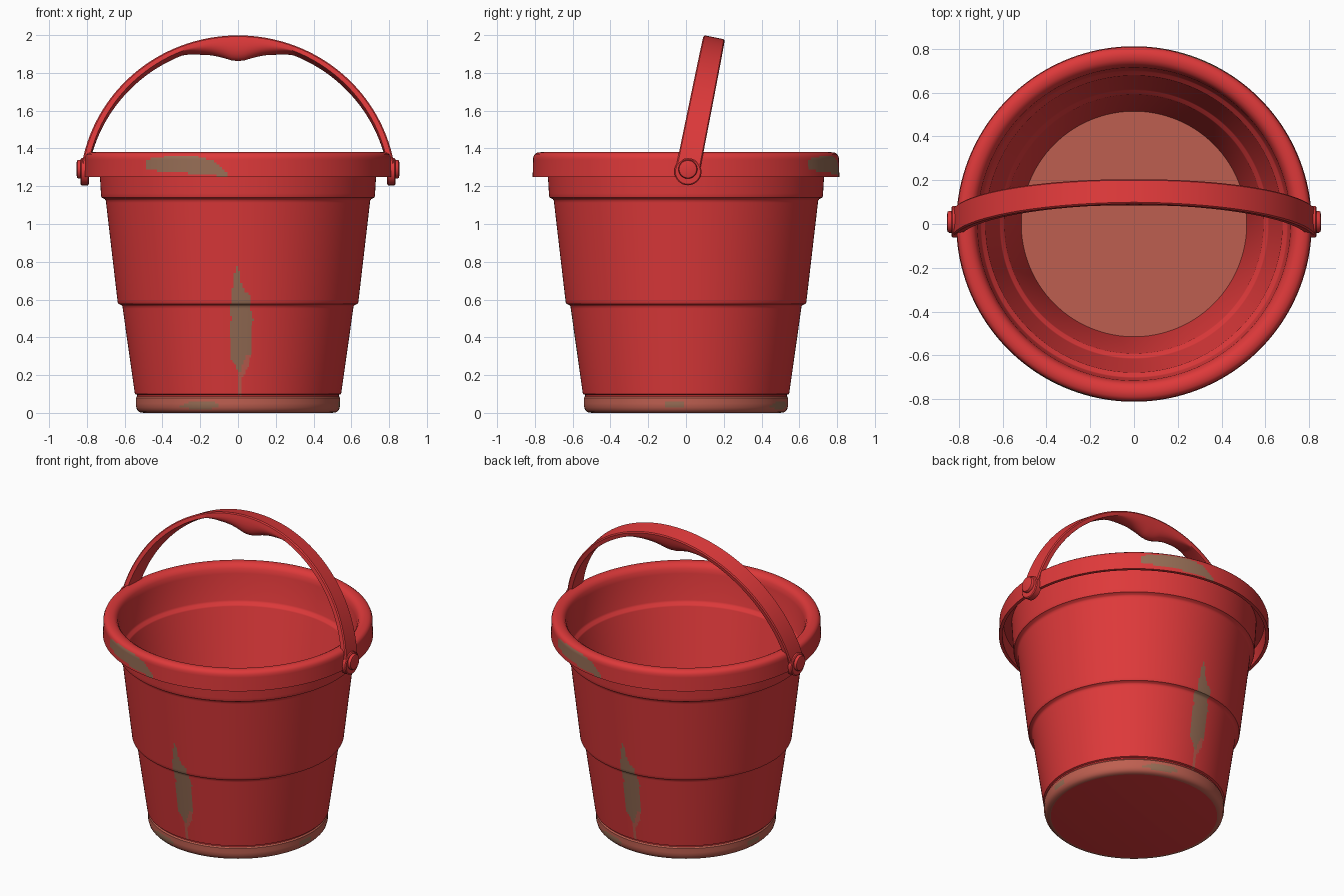
import bpy, bmesh, math
from mathutils import Vector

if "Cube" in bpy.data.objects:
    bpy.data.objects.remove(bpy.data.objects["Cube"])

def srgb(r, g, b):
    f = lambda c: (c / 255 / 12.92) if c < 10 else ((c / 255 + 0.055) / 1.055) ** 2.4
    return (f(r), f(g), f(b), 1)

def material(name, col):
    m = bpy.data.materials.new(name)
    m.diffuse_color = col
    m.use_nodes = True
    m.node_tree.nodes["Principled BSDF"].inputs["Base Color"].default_value = m.diffuse_color
    return m

RED = material("red_plastic", srgb(222, 57, 58))
DUSTY = material("dusty_red", srgb(190, 95, 80))
BROWN = material("brown_dirt", srgb(150, 109, 85))

def finish(name, bm, mats, angle=35):
    bmesh.ops.recalc_face_normals(bm, faces=bm.faces)
    me = bpy.data.meshes.new(name)
    bm.to_mesh(me)
    bm.free()
    ob = bpy.data.objects.new(name, me)
    bpy.context.collection.objects.link(ob)
    for m in mats:
        me.materials.append(m)
    bpy.ops.object.select_all(action='DESELECT')
    ob.select_set(True)
    bpy.context.view_layer.objects.active = ob
    bpy.ops.object.shade_smooth_by_angle(angle=math.radians(angle))
    return ob

def lerp_table(tab, v, col=1):
    for a, b in zip(tab, tab[1:]):
        if a[0] <= v <= b[0]:
            t = (v - a[0]) / (b[0] - a[0])
            return a[col] + (b[col] - a[col]) * t
    return 0.0

# Dirt outlines: (z, left x, right x) on the wall, (x, low z, high z) on the rim
WALL_DIRT = [(.09, .005, .02), (.18, .0, .02), (.22, .0, .04), (.25, -.015, .06), (.29, -.045, .065),
             (.36, -.04, .075), (.45, -.04, .07), (.5, -.035, .08), (.55, -.04, .065), (.62, -.035, .065),
             (.65, -.03, .03), (.7, -.025, .015), (.775, -.01, .0)]
RIM_DIRT = [(-.49, 1.295, 1.335), (-.46, 1.285, 1.35), (-.38, 1.275, 1.357), (-.3, 1.272, 1.36),
            (-.2, 1.265, 1.355), (-.13, 1.258, 1.335), (-.055, 1.25, 1.268)]
BASE_DIRT = [(-.31, .03, .035), (-.25, .022, .06), (-.15, .02, .062), (-.1, .035, .05)]

def inside(tab, u, v):
    return tab[0][0] <= u <= tab[-1][0] and lerp_table(tab, u, 1) <= v <= lerp_table(tab, u, 2)

def dirt(c):
    x, y, z = c
    r = math.hypot(x, y)
    if y > 0:                      # the back repeats the front, turned half round
        x, y = -x, -y
    if z > 1.25:
        return 2 if r > .79 and inside(RIM_DIRT, x, z) else 0
    if z < .086:
        side = -.11 < c.y * (1 if c.x > 0 else -1) < -.01 and .03 < z < .055
        return 2 if inside(BASE_DIRT, x, z) or side else 1
    if inside(WALL_DIRT, z, x):
        return 1 if z < .22 or (z < .31 and x > .015 + (z - .22) * .3) else 2
    return 0

# Bucket: one turned profile, outside then rim then inside
OUTER = [(.50, 0), (.522, .004), (.535, .018), (.541, .04), (.541, .08), (.534, .088), (.534, .096),
         (.546, .1), (.612, .565), (.618, .571), (.633, .577), (.637, .585), (.700, 1.125), (.706, 1.132),
         (.722, 1.14), (.725, 1.15), (.731, 1.25), (.736, 1.335), (.784, 1.335), (.792, 1.25),
         (.812, 1.25), (.809, 1.352), (.803, 1.367), (.79, 1.377), (.77, 1.38)]
INNER = [(.75, 1.377), (.733, 1.367), (.722, 1.35), (.715, 1.32), (.703, 1.15), (.698, 1.138), (.682, 1.128),
         (.678, 1.12), (.616, .59), (.611, .58), (.595, .57), (.591, .56), (.515, .085)]
prof = []
for a, b in zip(OUTER, OUTER[1:]):
    n = max(1, math.ceil(abs(b[1] - a[1]) / .013))
    prof += [(a[0] + (b[0] - a[0]) * i / n, a[1] + (b[1] - a[1]) * i / n) for i in range(n)]
n_outer = len(prof)
prof += [OUTER[-1]] + INNER
N = 360
bm = bmesh.new()
rings = [[bm.verts.new((r * math.cos(2 * math.pi * k / N), r * math.sin(2 * math.pi * k / N), z))
          for k in range(N)] for r, z in prof]
for i, (a, b) in enumerate(zip(rings, rings[1:])):
    for k in range(N):
        f = bm.faces.new((a[k], a[(k + 1) % N], b[(k + 1) % N], b[k]))
        f.material_index = dirt(f.calc_center_median()) if i < n_outer else 0
bm.faces.new(rings[0]).material_index = 0      # underside
bm.faces.new(rings[-1]).material_index = 1     # dusty floor inside
finish("bucket_body", bm, [RED, DUSTY, BROWN], 40)

# Handle: arched strap with a swollen grip below its middle, leaning back
GRIP = [(0, .1), (.04, .096), (.09, .078), (.15, .056), (.22, .036), (.27, .018), (.31, .004)]
R, H0 = .839, -.127
bm = bmesh.new()
sections = []
end = math.acos((0 - H0) / R)
STEPS = 120
for i in range(STEPS + 1):
    a = -end + 2 * end * i / STEPS
    d = Vector((math.sin(a), 0, math.cos(a)))
    low = abs(a) / end
    w = .057 + .007 * low
    t = .028 + .006 * low
    bulge = max(.004, lerp_table(GRIP, abs(R * math.sin(a))))
    pts = [(-w, .007), (-w + .006, 0), (w - .006, 0), (w, .007)]
    pts += [(w * math.cos(math.pi * k / 12), t + bulge * math.sin(math.pi * k / 12)) for k in range(13)]
    sections.append([bm.verts.new(d * (R - q) + Vector((0, p, H0))) for p, q in pts])
K = len(sections[0])
for a, b in zip(sections, sections[1:]):
    for k in range(K):
        bm.faces.new((a[k], a[(k + 1) % K], b[(k + 1) % K], b[k]))
bm.faces.new(sections[0])
bm.faces.new(sections[-1])
handle = finish("handle", bm, [RED])
handle.location = (0, .01, 1.29)
handle.rotation_euler = (-math.radians(11.3), 0, 0)

# Round parts turned about the x axis: handle eyes and pivot buttons on both sides
def turned_x(name, side, profile, y, z, seg=48):
    bm = bmesh.new()
    rs = [[bm.verts.new((side * x, y + r * math.cos(2 * math.pi * k / seg), z + r * math.sin(2 * math.pi * k / seg)))
           for k in range(seg)] for x, r in profile]
    for a, b in zip(rs, rs[1:]):
        for k in range(seg):
            bm.faces.new((a[k], a[(k + 1) % seg], b[(k + 1) % seg], b[k]))
    bm.faces.new(rs[0])
    bm.faces.new(rs[-1])
    finish(name, bm, [RED])

for side, label in ((-1, "left"), (1, "right")):
    turned_x("handle_eye_" + label, side,
             [(.79, .066), (.794, .072), (.829, .072), (.834, .066)], .01, 1.277)
    turned_x("pivot_button_" + label, side,
             [(.77, .03), (.83, .03), (.83, .05), (.845, .05), (.851, .046), (.854, .036)], .01, 1.29)
